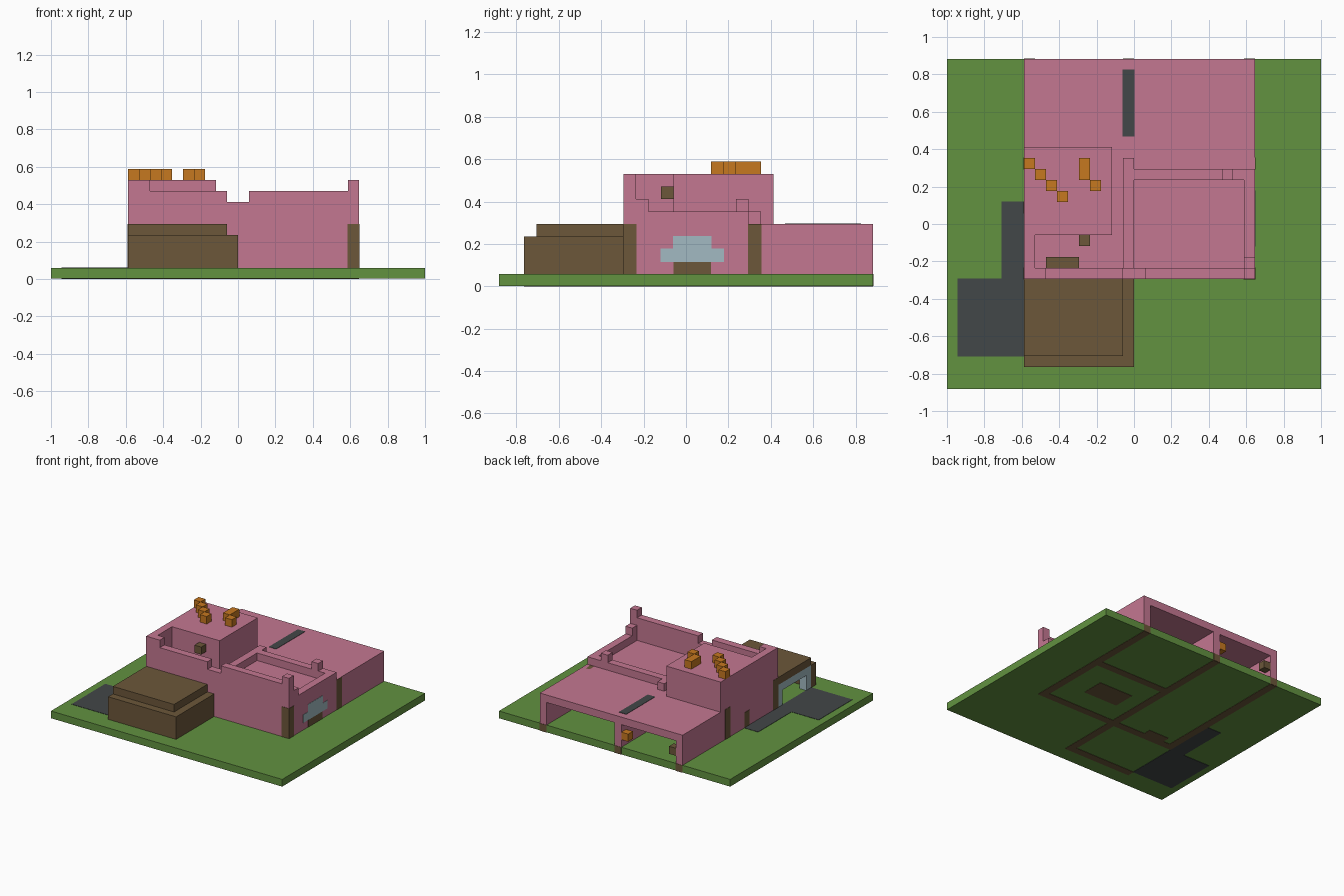
import bpy, bmesh
from mathutils import Vector

cube = bpy.data.objects.get("Cube")
if cube:
    bpy.data.objects.remove(cube, do_unlink=True)

U = 1 / 17      # one building block
E = 0.04        # how far painted plates stand proud, in blocks


def material(name, *rgb):
    lin = [((c / 255 + 0.055) / 1.055) ** 2.4 for c in rgb] + [1]
    m = bpy.data.materials.new(name)
    m.use_nodes = True
    m.diffuse_color = lin
    m.node_tree.nodes["Principled BSDF"].inputs["Base Color"].default_value = lin
    return m


PINK = material("pink_plaster", 196, 119, 145)
GREEN = material("grass_green", 98, 146, 64)
BROWN = material("wood_brown", 108, 87, 58)
ORANGE = material("lamp_orange", 198, 120, 32)
BLUE = material("glass_blue", 162, 186, 194)
DARK = material("asphalt_grey", 66, 71, 72)


def blocks(name, mat, *boxes, grow=0.0):
    """One object of boxes, each (x0, x1, y0, y1, z0, z1) in blocks."""
    bm = bmesh.new()
    for x0, x1, y0, y1, z0, z1 in boxes:
        lo = Vector((x0, y0, z0)) - Vector((grow,) * 3)
        hi = Vector((x1, y1, z1)) + Vector((grow,) * 3)
        lo.z = max(lo.z, 0)
        new = bmesh.ops.create_cube(bm, size=1)["verts"]
        for v in new:
            v.co = U * Vector([(lo if v.co[i] < 0 else hi)[i] for i in range(3)])
    me = bpy.data.meshes.new(name)
    bm.to_mesh(me)
    bm.free()
    me.materials.append(mat)
    ob = bpy.data.objects.new(name, me)
    bpy.context.collection.objects.link(ob)
    return ob


# Ground with driveway and foundations showing through
blocks("ground", GREEN, (-17, 17, -15, 15, E, 1))
blocks("driveway", DARK, (-16, -10, -12, -5, 0, 1), (-12, -10, -5, 2, 0, 1), grow=E)
blocks("foundations", BROWN,
       (10, 11, -5, 15, 0, 1), (-1, 0, -13, 15, 0, 1), (-10, -9, -5, 15, 0, 1),
       (-10, 11, -5, -4, 0, 1), (-10, 0, -13, -12, 0, 1), (0, 11, 5, 6, 0, 1),
       (2, 7, -1, 2, 0, 1), (-8, -5, -4, -3, 0, 1))
blocks("foundation_ends", BROWN,
       *[(x, x + 1, 14, 15 + E, E, 1) for x in (-10, -1, 10)])

# Ground floor
blocks("house_walls", PINK,
       (10, 11, -5, 15, 1, 4), (-10, -9, -5, 15, 1, 4), (-1, 0, -4, 15, 1, 4),
       (-9, 10, -5, -4, 1, 4), (0, 10, 5, 6, 1, 4), (-9, -1, 6, 7, 1, 4))
blocks("ceiling_slab", PINK, (-10, 11, -5, 15, 4, 5))
blocks("roof_strip", DARK, (-1, 0, 8, 14, 4.5, 5), grow=E)
blocks("corner_posts", BROWN,
       *[(x, x + 1, y, y + 1, 1, 5 - E) for x in (-10, 10) for y in (-5, 5)], grow=E)
blocks("side_door", BROWN, (-10, -9, 1, 2, 1, 3), grow=E)
blocks("side_window", BLUE, (10, 11, -2, 3, 2, 3), (10, 11, -1, 2, 3, 4), grow=E)
blocks("window_sill_panel", BROWN, (10, 11 + E, -1, 2, 1, 2 - E))
blocks("table", BROWN, (2, 7, -1, 2, 1, 2))
blocks("indoor_lamp", ORANGE, (-2, -1, 14, 15, 2, 3))
blocks("indoor_bracket", BROWN, (-9, -8, 14, 15, 2, 3))

# Upper room, balcony and terrace railings
blocks("upper_room", PINK, (-10, -2, -1, 7, 5, 9))
blocks("balcony_side_wall", PINK, (-10, -9, -5, -1, 5, 9))
blocks("front_parapet", PINK, *[(x0, x1, -5, -4, 5, top) for x0, x1, top in
       ((-9, -8, 9), (-8, -1, 8), (-1, 1, 7), (1, 10, 8), (10, 11, 9))])
blocks("terrace_rails", PINK,
       (10, 11, -4, -3, 5, 7), (10, 11, -3, 5, 5, 6), (0, 10, 4, 5, 5, 6),
       (-1, 0, -4, 6, 5, 6), (8, 9, 4, 5, 6, 7))
blocks("balcony_bench", BROWN, (-8, -5, -4, -3, 5, 6))
blocks("balcony_wall_block", BROWN, (-5, -4, -2, -1, 7, 8))

# Stepped ornaments on the upper roof
blocks("roof_ornaments", ORANGE,
       *[(-10 + i, -9 + i, 5 - i, 6 - i, 9, 10) for i in range(4)],
       (-5, -4, 4, 6, 9, 10), (-4, -3, 3, 4, 9, 10))

# Garage, open on the driveway side
blocks("garage_walls", BROWN, (-1, 0, -13, -5, 1, 4), (-10, -1, -13, -12, 1, 4))
blocks("garage_roof", BROWN, (-10, -1, -12, -5, 4, 5))
blocks("garage_door_frame", BLUE,
       (-10, -9, -6, -5, 1, 4), (-10, -9, -12, -11, 1, 4), (-10, -9, -11, -6, 3, 4))
